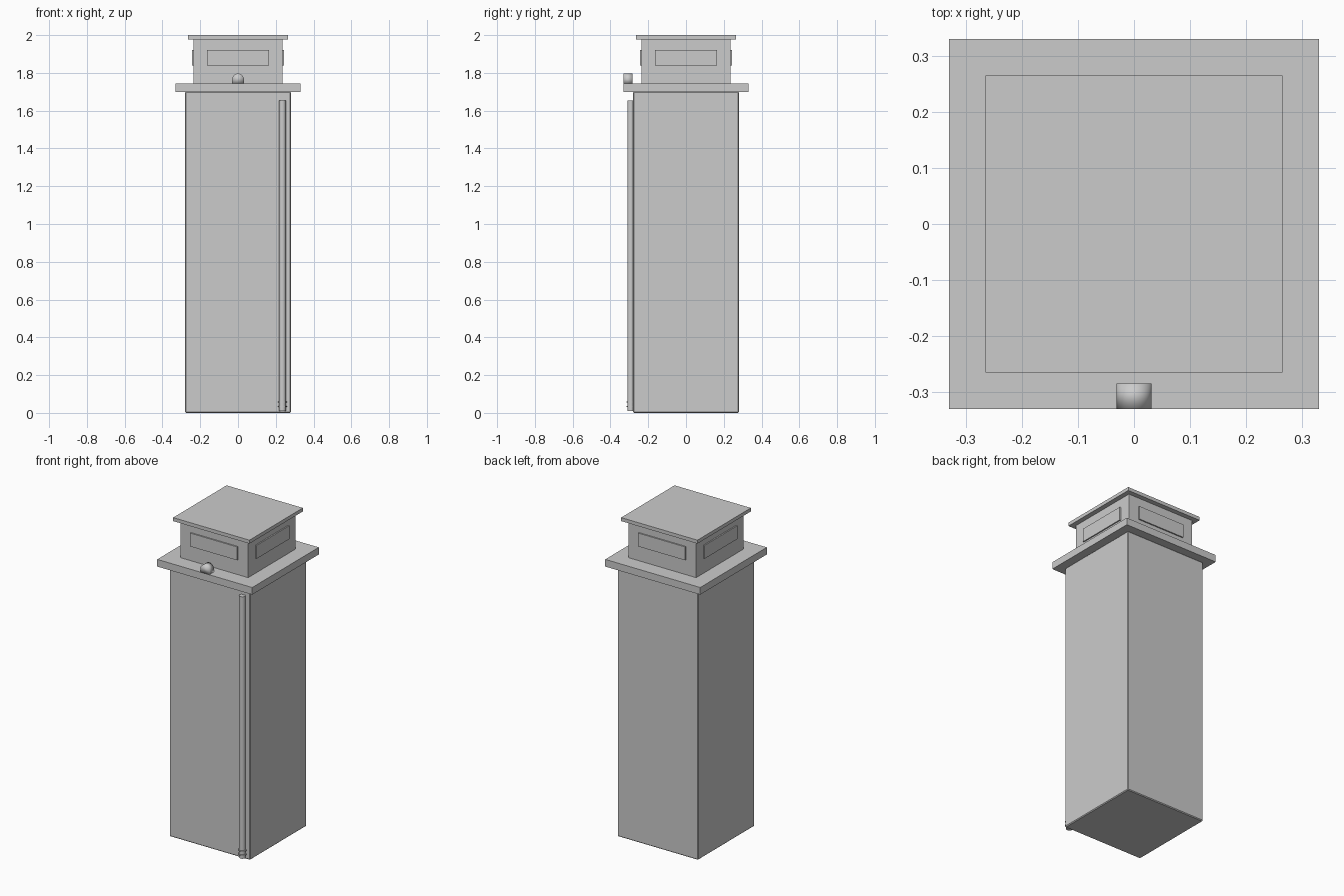
import bpy
import bmesh
from math import pi, cos, sin
from mathutils import Matrix

cube = bpy.data.objects.get("Cube")
if cube:
    bpy.data.objects.remove(cube)

GREY = (0.6, 0.6, 0.6, 1)
grey = bpy.data.materials.new("plain grey")
grey.use_nodes = True
grey.diffuse_color = GREY
grey.node_tree.nodes["Principled BSDF"].inputs["Base Color"].default_value = GREY


def finish(name, bm, smooth=False):
    bmesh.ops.recalc_face_normals(bm, faces=bm.faces[:])
    mesh = bpy.data.meshes.new(name)
    bm.to_mesh(mesh)
    bm.free()
    mesh.materials.append(grey)
    for p in mesh.polygons:
        p.use_smooth = smooth
    obj = bpy.data.objects.new(name, mesh)
    bpy.context.collection.objects.link(obj)
    return obj


def box(name, lo, hi, bevel=0):
    bm = bmesh.new()
    size = [b - a for a, b in zip(lo, hi)]
    mid = [(a + b) / 2 for a, b in zip(lo, hi)]
    bmesh.ops.create_cube(bm, size=1, matrix=Matrix.Translation(mid) @ Matrix.Diagonal((*size, 1)))
    if bevel:
        bmesh.ops.bevel(bm, geom=bm.edges[:], offset=bevel, segments=1, affect='EDGES')
    return finish(name, bm)


def block(name, half, z0, z1, bevel=0):
    return box(name, (-half, -half, z0), (half, half, z1), bevel)


def post(name, x, y, radius, z0, z1):
    bm = bmesh.new()
    bmesh.ops.create_cone(bm, cap_ends=True, segments=24, radius1=radius, radius2=radius,
                          depth=z1 - z0, matrix=Matrix.Translation((x, y, (z0 + z1) / 2)))
    obj = finish(name, bm)
    bpy.context.view_layer.objects.active = obj
    obj.select_set(True)
    bpy.ops.object.shade_smooth_by_angle(angle=pi / 6)
    obj.select_set(False)
    return obj


# Stacked square tiers
block("body", 0.28, 0.0, 1.70, 0.005)
block("ledge", 0.33, 1.70, 1.745)
block("head", 0.235, 1.745, 1.98)
block("roof_cap", 0.265, 1.978, 2.0)

# Raised plate on each side of the head
for i, side in enumerate(("front", "left", "back", "right")):
    plate = box(side + "_plate", (-0.163, -0.243, 1.838), (0.163, -0.234, 1.922))
    plate.data.transform(Matrix.Rotation(i * pi / 2, 4, 'Z'))

# Handle pipe with two collars near its foot
post("handle_pipe", 0.235, -0.292, 0.0185, 0.01, 1.655)
for i, z in enumerate((0.03, 0.055)):
    post("pipe_collar_%d" % (i + 1), 0.235, -0.292, 0.024, z, z + 0.006)

# Arched knob on the front of the ledge
R, CZ = 0.031, 1.766
outline = [(-R, 1.744)] + [(-R * cos(pi * t / 16), CZ + R * sin(pi * t / 16)) for t in range(17)] + [(R, 1.744)]
bm = bmesh.new()
face = bm.faces.new([bm.verts.new((x, -0.33, z)) for x, z in outline])
ext = bmesh.ops.extrude_face_region(bm, geom=[face])
moved = [v for v in ext["geom"] if isinstance(v, bmesh.types.BMVert)]
bmesh.ops.translate(bm, verts=moved, vec=(0, 0.046, 0))
finish("front_knob", bm, smooth=True)
